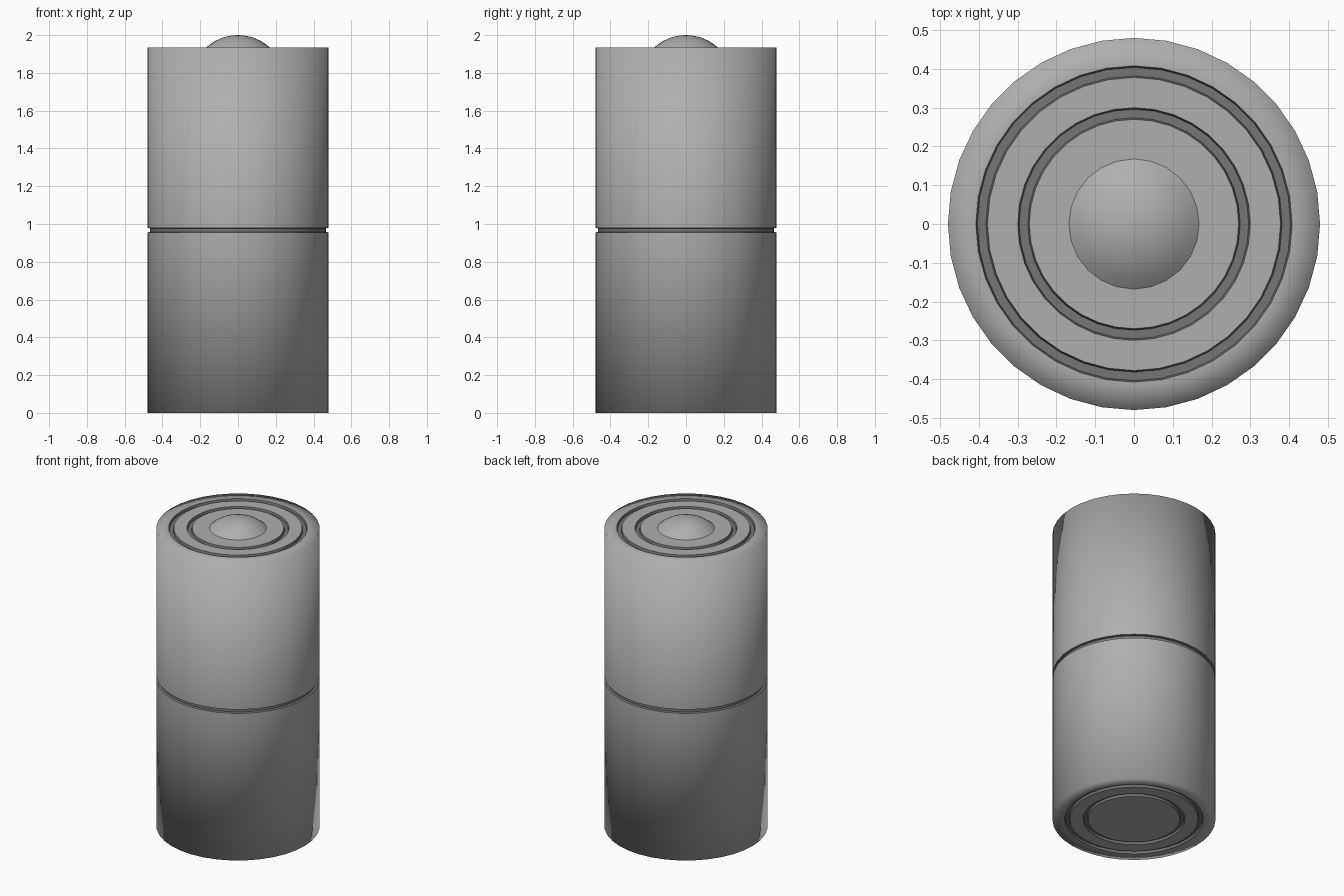
import bpy, bmesh, math

if "Cube" in bpy.data.objects:
    bpy.data.objects.remove(bpy.data.objects["Cube"])

R, H = 0.48, 1.935
DEPTH = 0.015


def grey(name, v):
    mat = bpy.data.materials.new(name)
    mat.diffuse_color = (v, v, v, 1)
    mat.use_nodes = True
    mat.node_tree.nodes["Principled BSDF"].inputs["Base Color"].default_value = mat.diffuse_color
    return mat


SHELL, GROOVE = grey("shell_grey", 0.43), grey("groove_grey", 0.18)


def lathe(name, profile, segs, soft=(), dark=()):
    """Spin an (r, z) profile; soft: smooth profile corners, dark: groove bands."""
    bm = bmesh.new()
    rings = []
    for r, z in profile:
        if r == 0:
            rings.append([bm.verts.new((0, 0, z))])
        else:
            rings.append([bm.verts.new((r * math.cos(a), r * math.sin(a), z))
                          for a in (2 * math.pi * i / segs for i in range(segs))])
    for k, (lo, hi) in enumerate(zip(rings, rings[1:])):
        for i in range(segs):
            j = (i + 1) % segs
            corners = [lo[i % len(lo)], lo[j % len(lo)], hi[j % len(hi)], hi[i % len(hi)]]
            face = bm.faces.new(list(dict.fromkeys(corners)))
            face.material_index = int(k in dark)
    bmesh.ops.recalc_face_normals(bm, faces=bm.faces)
    soft_verts = {v for k in soft for v in rings[k]}
    for f in bm.faces:
        f.smooth = True
    for e in bm.edges:
        if e.calc_face_angle(0) > math.radians(35) and not set(e.verts) <= soft_verts:
            e.smooth = False
    mesh = bpy.data.meshes.new(name)
    bm.to_mesh(mesh)
    bm.free()
    mesh.materials.append(SHELL)
    mesh.materials.append(GROOVE)
    ob = bpy.data.objects.new(name, mesh)
    bpy.context.collection.objects.link(ob)
    return ob


# End face with two concentric ring grooves, from centre outwards
def end_face(z, inward):
    d = z + inward * DEPTH
    pts = [(0, z)]
    for inner, outer in ((0.27, 0.30), (0.378, 0.408)):
        pts += [(inner, z), (inner + 0.004, d), (outer - 0.004, d), (outer, z)]
    return pts + [(R, z)]


# Cylinder body with a seam groove around the middle
bottom = end_face(0, 1)
top = end_face(H, -1)[::-1]
seam = [(R, 0.955), (R - 0.014, 0.958), (R - 0.014, 0.977), (R, 0.98)]
profile = bottom + seam + top
# Each groove is three bands: wall, floor, wall
starts = (1, 5, len(bottom), len(bottom) + 5, len(bottom) + 9)
dark = {s + k for s in starts for k in range(3)}
lathe("body", profile, 36, soft=(len(bottom) - 1, len(bottom) + len(seam)), dark=dark)

# Shallow spherical button on top
rad = 0.25
edge = math.asin(0.168 / rad)
cap = [(rad * math.sin(edge * k / 6), 2 - rad + rad * math.cos(edge * k / 6))
       for k in range(7)]
lathe("top_button", cap, 24)
